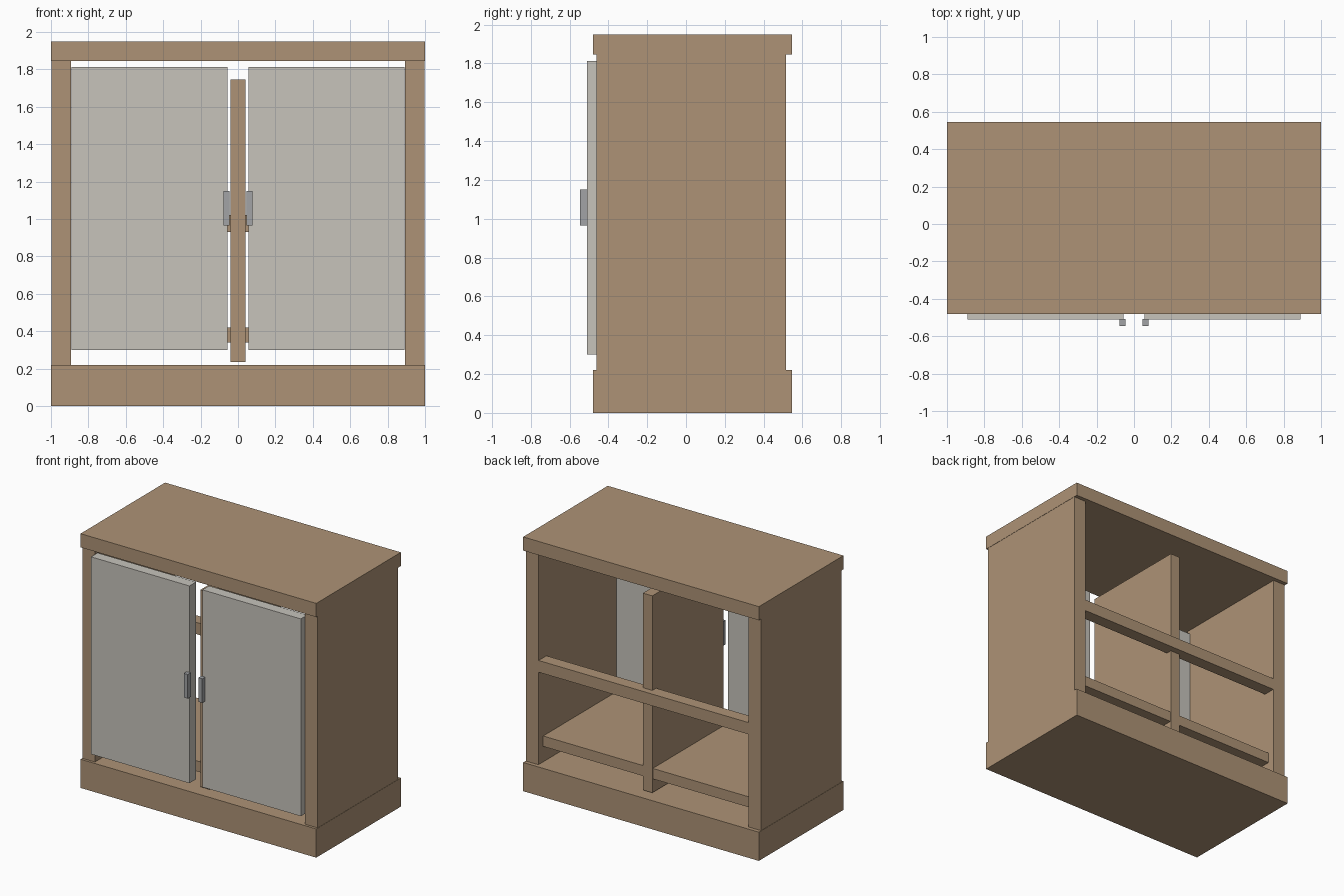
import bpy
import bmesh
from mathutils import Vector

if "Cube" in bpy.data.objects:
    bpy.data.objects.remove(bpy.data.objects["Cube"])


def material(name, rgb):
    m = bpy.data.materials.new(name)
    m.diffuse_color = (*rgb, 1)
    m.use_nodes = True
    m.node_tree.nodes["Principled BSDF"].inputs["Base Color"].default_value = m.diffuse_color
    return m


wood = material("wood", (0.42, 0.29, 0.18))
paint = material("door_paint", (0.57, 0.55, 0.50))
metal = material("handle_metal", (0.36, 0.37, 0.38))


def box(name, x, y, z, mat):
    """Box from (min, max) ranges on each axis."""
    lo, hi = Vector((x[0], y[0], z[0])), Vector((x[1], y[1], z[1]))
    bm = bmesh.new()
    bmesh.ops.create_cube(bm, size=1)
    for v in bm.verts:
        v.co = (lo + hi) / 2 + v.co * (hi - lo)
    mesh = bpy.data.meshes.new(name)
    bm.to_mesh(mesh)
    bm.free()
    mesh.materials.append(mat)
    ob = bpy.data.objects.new(name, mesh)
    bpy.context.collection.objects.link(ob)
    return ob


# Plinth and top slab
box("base", (-1, 1), (-0.48, 0.545), (0, 0.22), wood)
box("top", (-1, 1), (-0.48, 0.545), (1.845, 1.95), wood)

# Centre divider, lower shelf and back rail
box("divider", (-0.04, 0.04), (-0.40, 0.465), (0.235, 1.745), wood)
box("lower_shelf", (-0.89, 0.89), (-0.39, 0.46), (0.34, 0.42), wood)
box("back_rail", (-0.89, 0.89), (0.42, 0.515), (0.93, 1.02), wood)

# Side panels, doors and handles, mirrored left and right
for side, s in (("left", -1), ("right", 1)):
    def span(a, b):
        return tuple(sorted((s * a, s * b)))
    box(side + "_panel", span(0.892, 0.998), (-0.46, 0.515), (0.22, 1.845), wood)
    box(side + "_door", span(0.055, 0.89), (-0.51, -0.43), (0.30, 1.813), paint)
    box(side + "_handle", span(0.045, 0.078), (-0.545, -0.508), (0.965, 1.15), metal)
